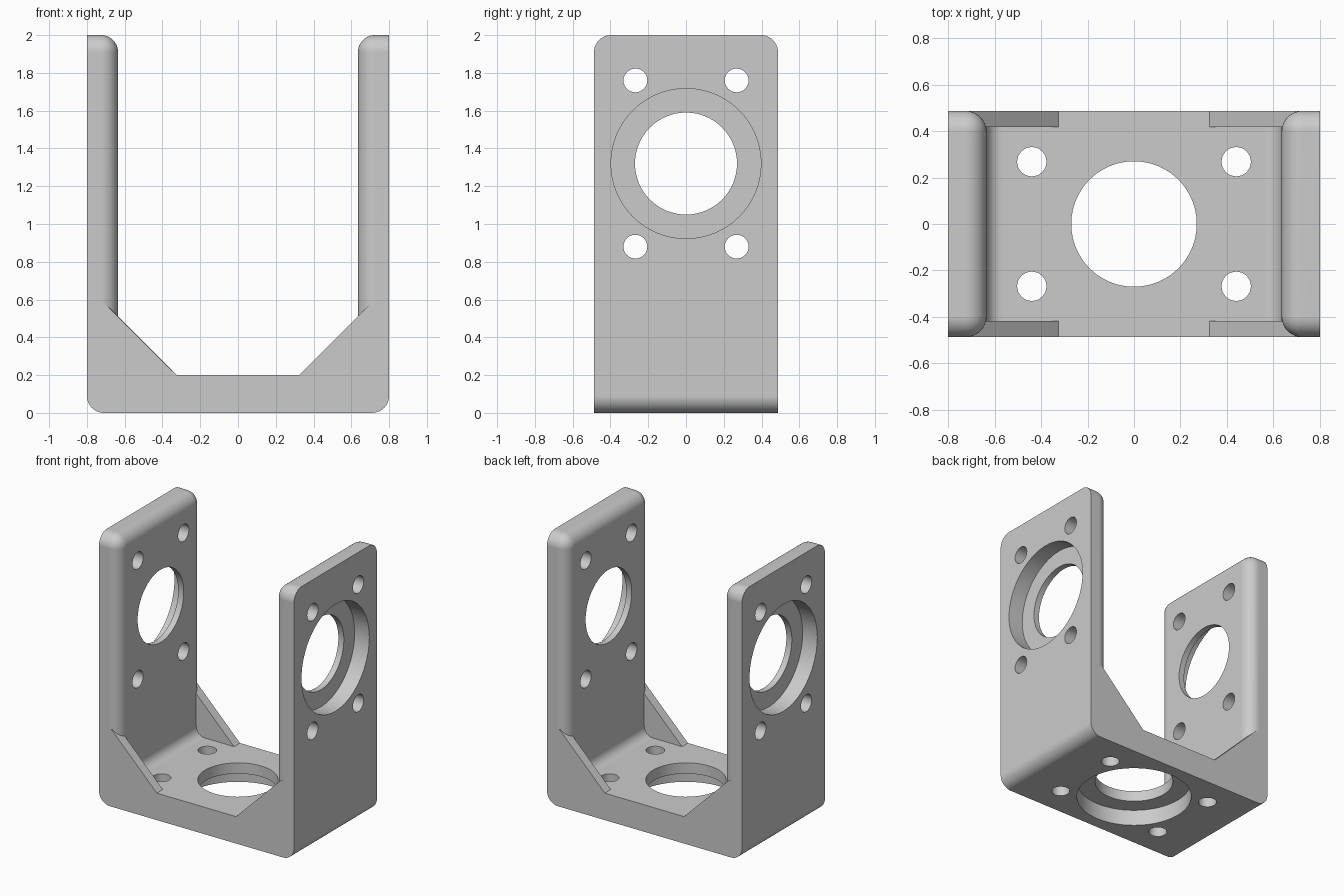
import bpy
import bmesh
from math import radians, cos, sin
from mathutils import Matrix

cube = bpy.data.objects.get("Cube")
if cube:
    bpy.data.objects.remove(cube, do_unlink=True)

HALF_X, HALF_Y, HEIGHT = 0.8, 0.487, 2.0
INNER_X, FLOOR = 0.635, 0.2
ROUND, FILLET = 0.09, 0.07
GUSSET_T = 0.07
HOLE, BORE, SCREW = 0.27, 0.397, 0.063
BORE_DEPTH, AXIS_Z = 0.12, 1.32

metal = bpy.data.materials.new("plain_grey")
metal.use_nodes = True
grey = (0.6, 0.6, 0.6, 1)
metal.diffuse_color = grey
metal.node_tree.nodes["Principled BSDF"].inputs["Base Color"].default_value = grey


def finish(name, bm):
    bmesh.ops.recalc_face_normals(bm, faces=bm.faces)
    mesh = bpy.data.meshes.new(name)
    bm.to_mesh(mesh)
    bm.free()
    mesh.materials.append(metal)
    obj = bpy.data.objects.new(name, mesh)
    bpy.context.collection.objects.link(obj)
    return obj


def arc(cx, cz, r, start, end, steps=10):
    angles = [radians(start + (end - start) * i / steps) for i in range(steps + 1)]
    return [(cx + r * cos(a), cz + r * sin(a)) for a in angles]


def extrude_y(name, profile, y0, y1):
    """Prism from an x-z outline."""
    bm = bmesh.new()
    face = bm.faces.new([bm.verts.new((x, y0, z)) for x, z in profile])
    ext = bmesh.ops.extrude_face_region(bm, geom=[face])["geom"]
    verts = [v for v in ext if isinstance(v, bmesh.types.BMVert)]
    bmesh.ops.translate(bm, verts=verts, vec=(0, y1 - y0, 0))
    return finish(name, bm)


def wall(name, side):
    """Upright plate with rounded top corners and rounded inner rim."""
    z0 = FLOOR + 0.04
    bm = bmesh.new()
    bmesh.ops.create_cube(bm, size=1, matrix=Matrix.Translation(
        (side * (HALF_X + INNER_X) / 2, 0, (HEIGHT + z0) / 2))
        @ Matrix.Diagonal((HALF_X - INNER_X, 2 * HALF_Y, HEIGHT - z0, 1)))
    edges = []
    for e in bm.edges:
        a, b = (v.co for v in e.verts)
        mid = (a + b) / 2
        inner = abs(mid.x) < INNER_X + 0.01 and mid.z > z0 + 0.01
        corner = abs(a.x - b.x) > 0.01 and mid.z > HEIGHT - 0.01
        if inner or corner:
            edges.append(e)
    bmesh.ops.bevel(bm, geom=edges, offset=ROUND, segments=10, profile=0.5,
                    affect='EDGES', clamp_overlap=True)
    return finish(name, bm)


def drill(radius, centre, depth, axis, segments=64):
    """Cylindrical cutter centred on a point."""
    turn = Matrix.Rotation(radians(90), 4, 'Y') if axis == 'X' else Matrix.Identity(4)
    bm = bmesh.new()
    bmesh.ops.create_cone(bm, cap_ends=True, segments=segments, radius1=radius,
                          radius2=radius, depth=depth,
                          matrix=Matrix.Translation(centre) @ turn)
    obj = finish("drill_cutter", bm)
    obj.hide_render = True
    return obj


def combine(target, tool, operation):
    mod = target.modifiers.new("join", 'BOOLEAN')
    mod.operation, mod.solver, mod.object = operation, 'EXACT', tool
    with bpy.context.temp_override(object=target, active_object=target):
        bpy.ops.object.modifier_apply(modifier=mod.name)
    bpy.data.objects.remove(tool, do_unlink=True)


# Floor with rounded outer corners and inner fillets, rising to the wall roots
root = FLOOR + FILLET
right_half = (arc(HALF_X - ROUND, ROUND, ROUND, -90, 0)
              + [(HALF_X, root + 0.03), (INNER_X, root + 0.03)]
              + arc(INNER_X - FILLET, root, FILLET, 0, -90))
outline = right_half + [(-x, z) for x, z in reversed(right_half)]
bracket = extrude_y("bracket", outline, -HALF_Y, HALF_Y)

# Walls and corner gussets
for side in (-1, 1):
    combine(bracket, wall("side_wall", side), 'UNION')
    gusset = [(0.325, FLOOR), (0.695, 0.57), (0.75, 0.57), (0.75, 0.15), (0.325, 0.15)]
    for end in (-1, 1):
        part = extrude_y("gusset", [(side * x, z) for x, z in gusset],
                         end * HALF_Y, end * (HALF_Y - GUSSET_T))
        combine(bracket, part, 'UNION')

# Large stepped openings: narrow on the inside, wide on the outside
cutters = [drill(HOLE, (0, 0, 0.1), 0.6, 'Z'),
           drill(BORE, (0, 0, 0), 2 * BORE_DEPTH, 'Z'),
           drill(HOLE, (0, 0, AXIS_Z), 2, 'X')]
for side in (-1, 1):
    cutters.append(drill(BORE, (side * HALF_X, 0, AXIS_Z), 2 * BORE_DEPTH, 'X'))

# Screw holes around each opening
for i in (-1, 1):
    for j in (-1, 1):
        cutters.append(drill(SCREW, (i * 0.44, j * 0.268, 0.1), 0.6, 'Z', 32))
        cutters.append(drill(SCREW, (0, i * 0.268, AXIS_Z + j * 0.44), 2, 'X', 32))
for cutter in cutters:
    combine(bracket, cutter, 'DIFFERENCE')

# Smooth rounds, crisp edges
bpy.ops.object.select_all(action='DESELECT')
bracket.select_set(True)
bpy.context.view_layer.objects.active = bracket
bpy.ops.object.shade_smooth_by_angle(angle=radians(30))
weighted = bracket.modifiers.new("even_shading", 'WEIGHTED_NORMAL')
weighted.keep_sharp = True
